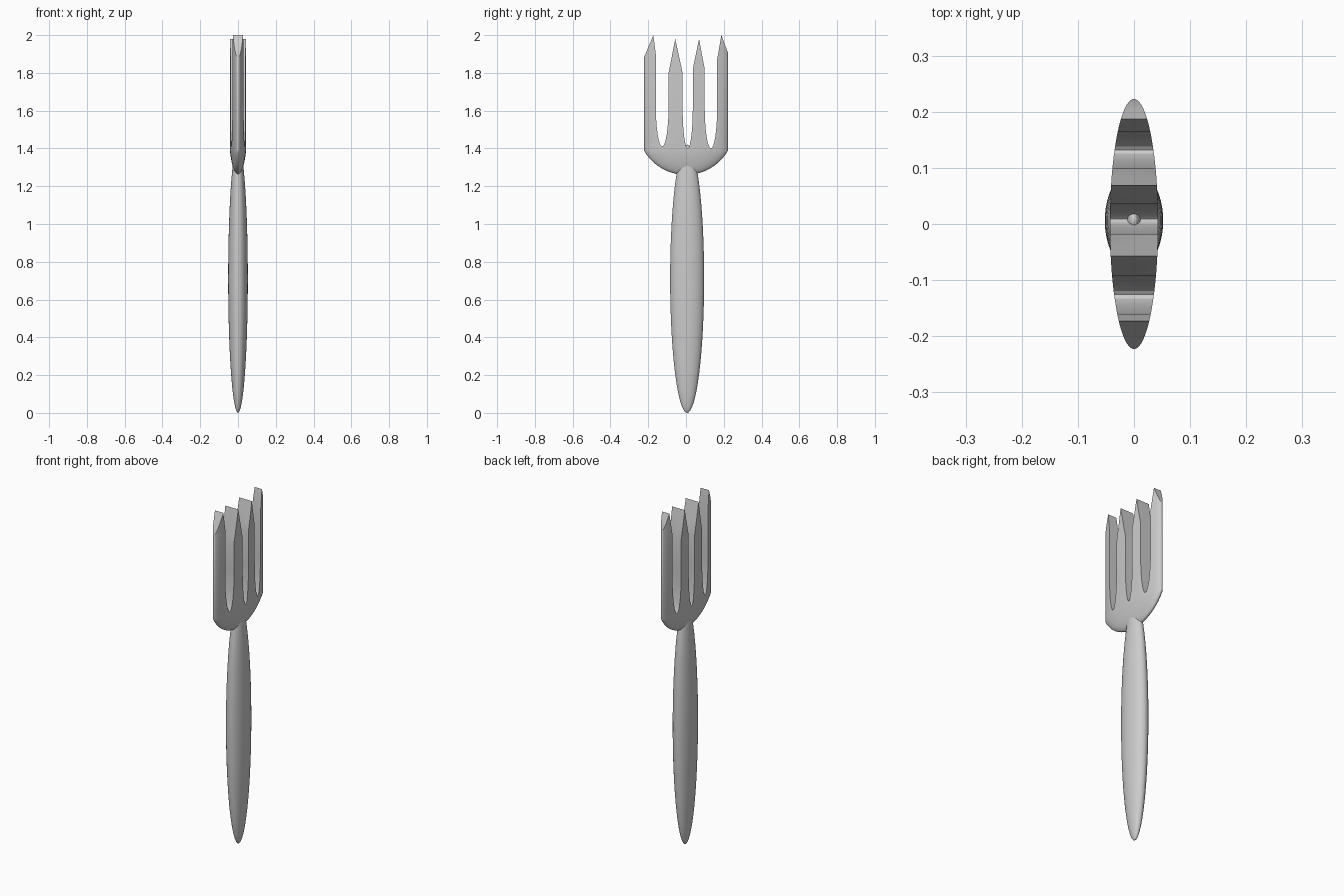
import bpy, bmesh, math

if "Cube" in bpy.data.objects:
    bpy.data.objects.remove(bpy.data.objects["Cube"])


def new_object(name, bm):
    bmesh.ops.recalc_face_normals(bm, faces=bm.faces)
    mesh = bpy.data.meshes.new(name)
    bm.to_mesh(mesh)
    bm.free()
    obj = bpy.data.objects.new(name, mesh)
    bpy.context.collection.objects.link(obj)
    return obj


def smooth(obj, degrees=30):
    bpy.ops.object.select_all(action='DESELECT')
    obj.select_set(True)
    bpy.context.view_layer.objects.active = obj
    bpy.ops.object.shade_smooth_by_angle(angle=math.radians(degrees))


# Handle: long flattened ellipsoid
bpy.ops.mesh.primitive_uv_sphere_add(segments=48, ring_count=32, radius=1)
handle = bpy.context.object
handle.name = "handle"
for v in handle.data.vertices:
    v.co = (v.co.x * 0.052, v.co.y * 0.09 + 0.006, v.co.z * 0.71 + 0.71)
smooth(handle)

# Head: oval column closed by a shallow rounded cap below
SEG, HALF_X, HALF_Y = 64, 0.043, 0.223
RIM, LOW = 1.39, 1.26
sag = RIM - LOW
R = (HALF_Y ** 2 + sag ** 2) / (2 * sag)
a_max = math.asin(HALF_Y / R)
profile = []
for i in range(1, 11):
    a = a_max * i / 10
    profile.append((R * math.sin(a) / HALF_Y, LOW + R - R * math.cos(a)))
profile.append((1.0, 2.05))
bm = bmesh.new()
rings = []
for s, z in profile:
    rings.append([bm.verts.new((HALF_X * s * math.cos(2 * math.pi * k / SEG),
                                HALF_Y * s * math.sin(2 * math.pi * k / SEG), z))
                  for k in range(SEG)])
pole = bm.verts.new((0, 0, LOW))
for k in range(SEG):
    n = (k + 1) % SEG
    bm.faces.new((pole, rings[0][k], rings[0][n]))
    for lo, hi in zip(rings, rings[1:]):
        bm.faces.new((lo[k], lo[n], hi[n], hi[k]))
bm.faces.new(rings[-1])
head = new_object("head", bm)

# Tine outline: pointed tips joined by round-bottomed slots
tips = [(-0.173, 2.0), (-0.057, 1.98), (0.069, 1.98), (0.187, 2.0)]
slots = [  # left y, right y, left shoulder z, right shoulder z, floor z
    (-0.160, -0.092, 1.90, 1.80, 1.41),
    (-0.018, 0.036, 1.80, 1.82, 1.40),
    (0.099, 0.165, 1.82, 1.87, 1.40)]
outline = [(-0.3, 1.2), (-0.3, 1.695), tips[0]]
for (y0, y1, z0, z1, floor), tip in zip(slots, tips[1:]):
    outline.append((y0, z0))
    mid, half = (y0 + y1) / 2, (y1 - y0) / 2
    for i in range(17):
        t = math.pi * i / 16
        outline.append((mid - half * math.cos(t), floor + 0.22 * (1 - math.sin(t))))
    outline += [(y1, z1), tip]
outline += [(0.3, 1.70), (0.3, 1.2)]
bm = bmesh.new()
face = bm.faces.new([bm.verts.new((-0.1, y, z)) for y, z in outline])
ext = bmesh.ops.extrude_face_region(bm, geom=[face])
for g in ext["geom"]:
    if isinstance(g, bmesh.types.BMVert):
        g.co.x = 0.1
cutter = new_object("tine_cutter", bm)
cutter.hide_render = True
cutter.hide_set(True)

# Carve the tines, then smooth the curved walls
mod = head.modifiers.new("tines", 'BOOLEAN')
mod.operation = 'INTERSECT'
mod.solver = 'EXACT'
mod.object = cutter
bpy.ops.object.select_all(action='DESELECT')
head.select_set(True)
bpy.context.view_layer.objects.active = head
bpy.ops.object.modifier_apply(modifier=mod.name)
bpy.data.objects.remove(cutter)
smooth(head)
